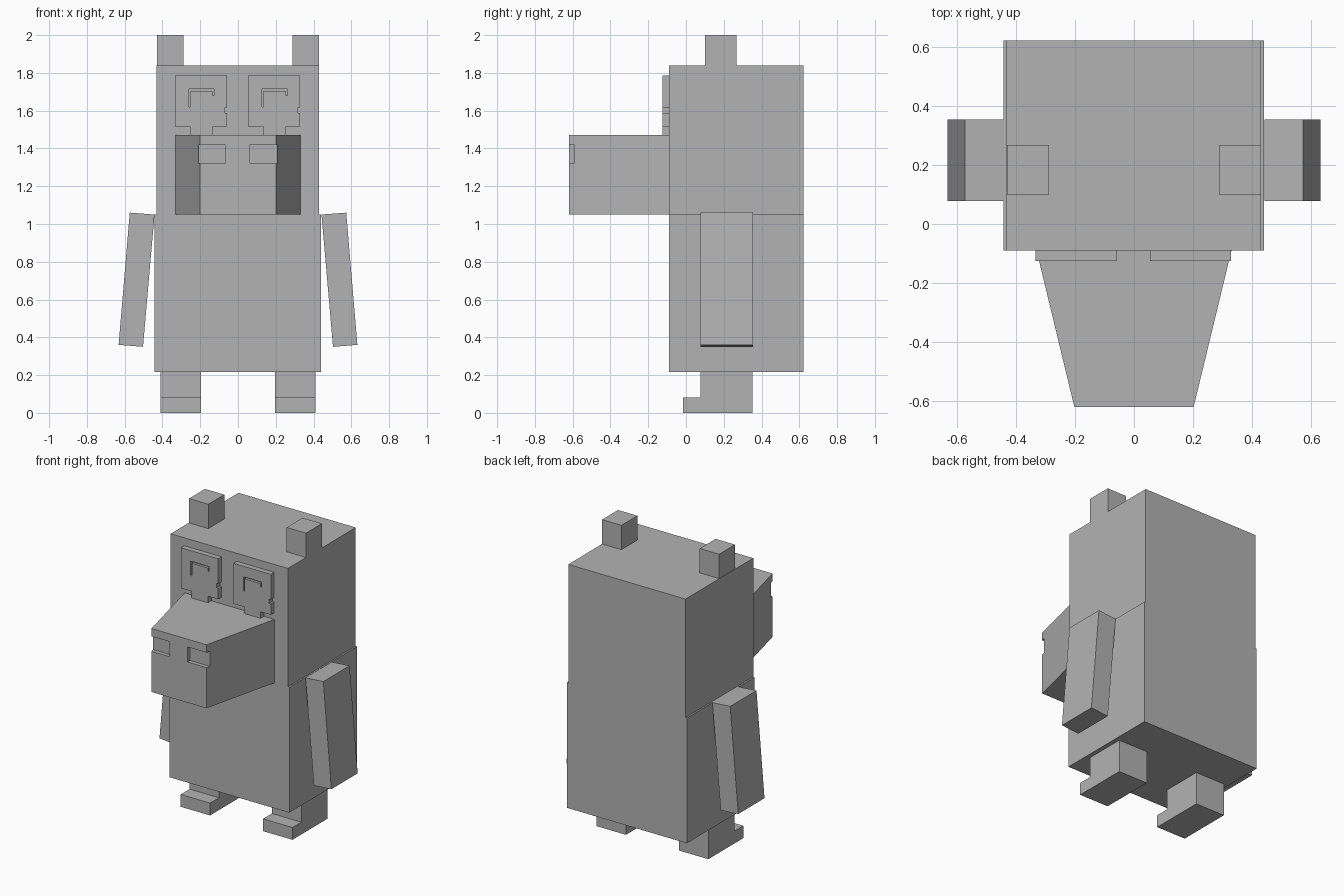
import bpy, bmesh
from mathutils import Vector

if "Cube" in bpy.data.objects:
    bpy.data.objects.remove(bpy.data.objects["Cube"], do_unlink=True)

GREY = (0.45, 0.45, 0.45, 1)
grey = bpy.data.materials.new("plain grey")
grey.use_nodes = True
grey.diffuse_color = GREY
grey.node_tree.nodes["Principled BSDF"].inputs["Base Color"].default_value = GREY


def prism(name, outline, axis, start, end):
    """Extrude a 2D outline along an axis; the outline uses the other two axes in order."""
    def place(p, depth):
        co = list(p)
        co.insert("xyz".index(axis), depth)
        return Vector(co)

    bm = bmesh.new()
    face = bm.faces.new([bm.verts.new(place(p, start)) for p in outline])
    new = bmesh.ops.extrude_face_region(bm, geom=[face])["geom"]
    shift = place((0, 0), end - start)
    bmesh.ops.translate(bm, vec=shift, verts=[v for v in new if isinstance(v, bmesh.types.BMVert)])
    bmesh.ops.recalc_face_normals(bm, faces=bm.faces)
    mesh = bpy.data.meshes.new(name)
    bm.to_mesh(mesh)
    bm.free()
    mesh.materials.append(grey)
    obj = bpy.data.objects.new(name, mesh)
    bpy.context.collection.objects.link(obj)
    return obj


def box(name, x, y, z):
    outline = [(x[0], y[0]), (x[1], y[0]), (x[1], y[1]), (x[0], y[1])]
    return prism(name, outline, "z", *z)


def carve(target, cutter):
    """Subtract the cutter from the target, then discard it."""
    cutter.hide_render = True
    mod = target.modifiers.new("carve", "BOOLEAN")
    mod.operation = "DIFFERENCE"
    mod.solver = "EXACT"
    mod.object = cutter
    bpy.context.view_layer.objects.active = target
    bpy.ops.object.modifier_apply(modifier=mod.name)
    bpy.data.objects.remove(cutter, do_unlink=True)


# Body and head
DEPTH = (-0.09, 0.622)
box("body", (-0.442, 0.44), DEPTH, (0.217, 1.05))
box("head", (-0.432, 0.43), DEPTH, (1.05, 1.838))

# Tapered snout with two nostril notches open to the sides
snout = prism("snout", [(-0.33, -0.09), (-0.202, -0.62), (0.202, -0.62), (0.33, -0.09)],
              "z", 1.05, 1.472)
for inner, outer in ((-0.069, -0.23), (0.064, 0.23)):
    carve(snout, box("nostril_cutter", (inner, outer), (-0.7, -0.593), (1.32, 1.42)))

# Eye plates: stepped outline with a thin engraved hook, both facing the same way
eye_outline = [(0, 1.785), (0.275, 1.785), (0.275, 1.618), (0.263, 1.618), (0.263, 1.588),
               (0.275, 1.588), (0.275, 1.516), (0.2, 1.516), (0.2, 1.47),
               (0.08, 1.47), (0.08, 1.516), (0, 1.516)]
hook_outline = [(0.073, 1.715), (0.207, 1.715), (0.207, 1.68), (0.199, 1.68),
                (0.199, 1.703), (0.081, 1.703), (0.081, 1.62), (0.073, 1.62)]
for side, left_edge in (("right", -0.333), ("left", 0.054)):
    def moved(outline):
        return [(x + left_edge, z) for x, z in outline]
    eye = prism(side + "_eye", moved(eye_outline), "y", -0.125, -0.09)
    carve(eye, prism("hook_cutter", moved(hook_outline), "y", -0.2, -0.108))

# Paired ears, slanted arms and stepped legs
for side, s in (("left", 1), ("right", -1)):
    box(side + "_ear", (s * 0.288, s * 0.43), (0.1, 0.267), (1.838, 2))
    arm = [(0.442, 1.05), (0.573, 1.06), (0.632, 0.36), (0.503, 0.35)]
    prism(side + "_arm", [(s * x, z) for x, z in arm], "y", 0.078, 0.354)
    leg = [(-0.015, 0), (0.352, 0), (0.352, 0.217), (0.078, 0.217), (0.078, 0.082), (-0.015, 0.082)]
    prism(side + "_leg", leg, "x", s * 0.195, s * 0.411)
